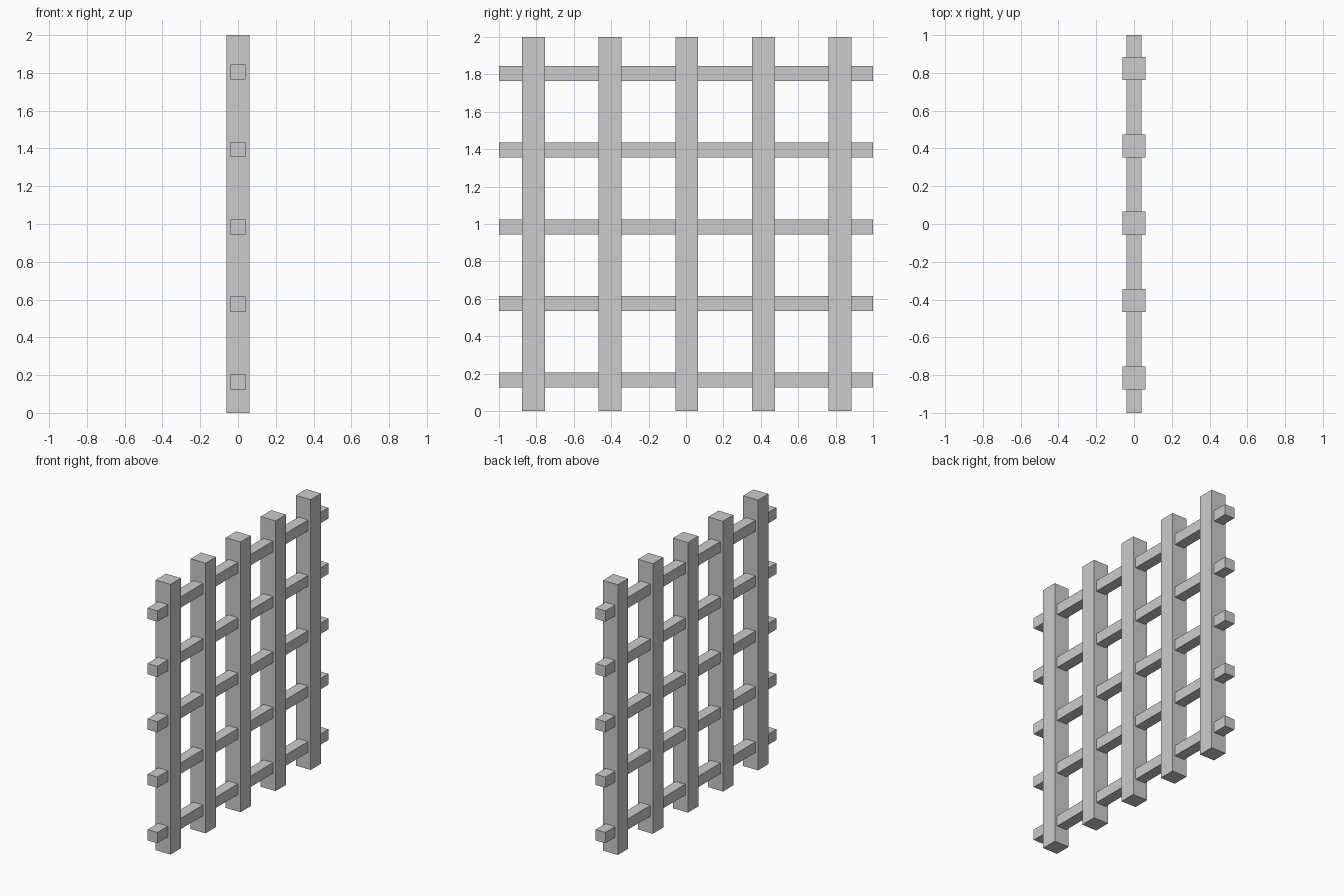
import bpy

if "Cube" in bpy.data.objects:
    bpy.data.objects.remove(bpy.data.objects["Cube"])

PITCH = 0.41


def bar(name, center, size):
    x, y, z = (s / 2 for s in size)
    verts = [(i * x, j * y, k * z) for i in (-1, 1) for j in (-1, 1) for k in (-1, 1)]
    faces = [(0, 1, 3, 2), (4, 6, 7, 5), (0, 4, 5, 1),
             (2, 3, 7, 6), (0, 2, 6, 4), (1, 5, 7, 3)]
    mesh = bpy.data.meshes.new(name)
    mesh.from_pydata(verts, [], faces)
    obj = bpy.data.objects.new(name, mesh)
    obj.location = center
    bpy.context.collection.objects.link(obj)


for i in range(5):
    offset = (i - 2) * PITCH
    # Thick upright bars
    bar(f"upright_bar_{i + 1}", (0, 0.004 + offset, 1), (0.122, 0.122, 2))
    # Thin cross bars running through the uprights
    bar(f"cross_bar_{i + 1}", (0, 0, 0.985 + offset), (0.08, 2, 0.08))
